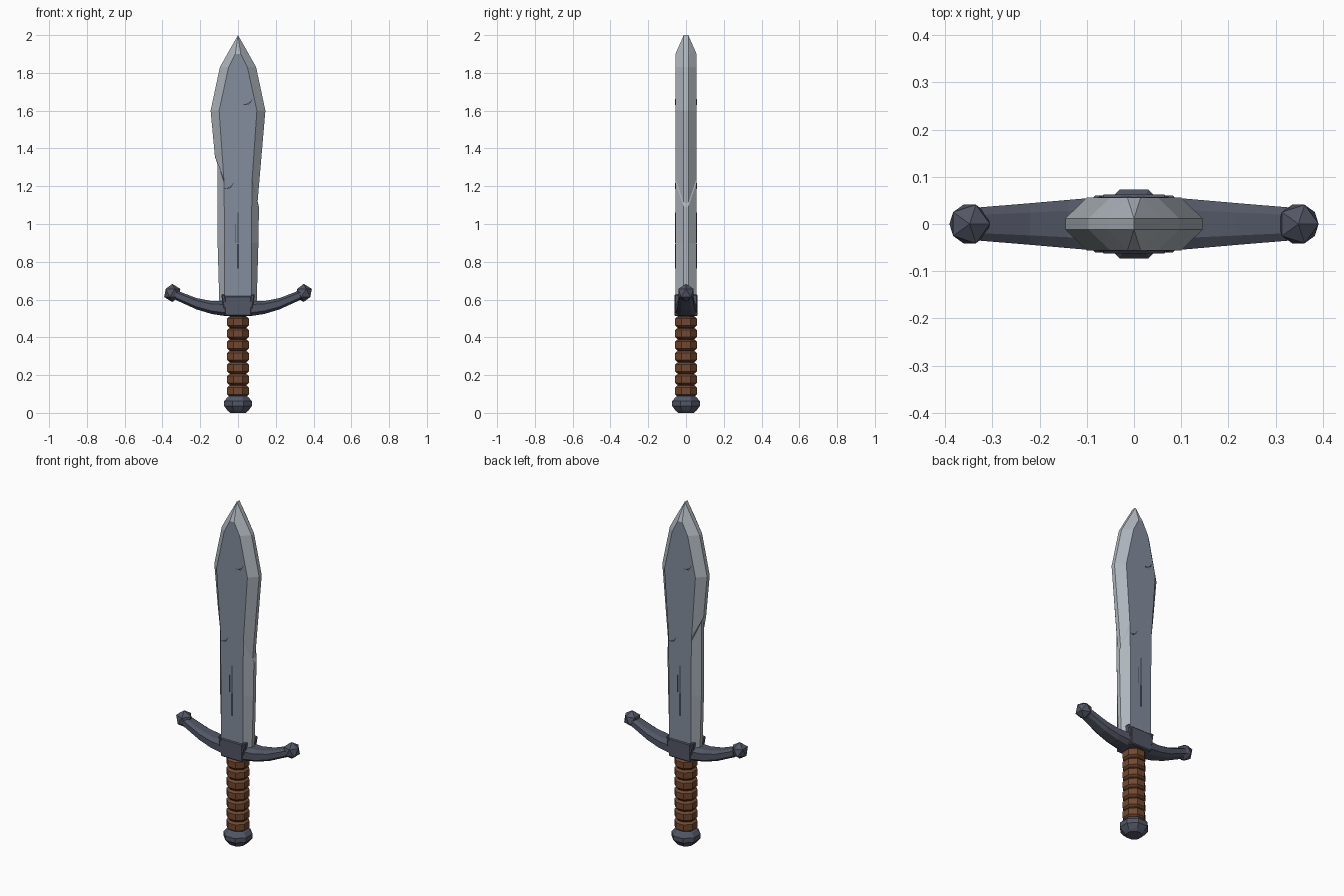
import bpy, bmesh, math
from mathutils import Matrix

old = bpy.data.objects.get("Cube")
if old:
    bpy.data.objects.remove(old)


def material(name, color):
    m = bpy.data.materials.new(name)
    m.use_nodes = True
    rgba = (*color, 1)
    m.diffuse_color = rgba
    bsdf = next(n for n in m.node_tree.nodes if n.type == 'BSDF_PRINCIPLED')
    bsdf.inputs["Base Color"].default_value = rgba
    bsdf.inputs["Roughness"].default_value = 0.6
    return m


blade_steel = material("blade steel", (0.23, 0.27, 0.34))
edge_steel = material("edge steel", (0.42, 0.46, 0.50))
dark_iron = material("dark iron", (0.085, 0.095, 0.13))
leather = material("brown leather", (0.17, 0.065, 0.028))
dark_leather = material("dark leather", (0.07, 0.027, 0.013))
scratch_dark = material("scratch dark", (0.05, 0.055, 0.09))


def finish(name, bm, *mats):
    bmesh.ops.remove_doubles(bm, verts=bm.verts, dist=0.0001)
    bmesh.ops.recalc_face_normals(bm, faces=bm.faces)
    me = bpy.data.meshes.new(name)
    bm.to_mesh(me)
    bm.free()
    for m in mats:
        me.materials.append(m)
    ob = bpy.data.objects.new(name, me)
    bpy.context.collection.objects.link(ob)
    return ob


def loft(bm, rings):
    """Skin a list of equal-length point rings and cap both ends."""
    loops = [[bm.verts.new(p) for p in ring] for ring in rings]
    n = len(loops[0])
    for a, b in zip(loops, loops[1:]):
        for i in range(n):
            j = (i + 1) % n
            bm.faces.new((a[i], a[j], b[j], b[i]))
    bm.faces.new(loops[0])
    bm.faces.new(loops[-1])


def octagon(r, z):
    # r is the distance to the flat sides
    c = r / math.cos(math.pi / 8)
    return [(c * math.cos(math.pi / 4 * (i + .5)), c * math.sin(math.pi / 4 * (i + .5)), z)
            for i in range(8)]


# Blade: flat faces, bevelled edges and one chip in each edge
THICK, EDGE = 0.056, 0.012


def blade_ring(zi, xi, left, right, yi=THICK):
    (xl, zl), (xr, zr) = left, right
    return [(-xl, -EDGE, zl), (-xi, -yi, zi), (xi, -yi, zi), (xr, -EDGE, zr),
            (xr, EDGE, zr), (xi, yi, zi), (-xi, yi, zi), (-xl, EDGE, zl)]


def even(z, xi, xo, yi=THICK):
    return blade_ring(z, xi, (xo, z), (xo, z), yi)


bm = bmesh.new()
loft(bm, [even(0.55, 0.07, 0.098), even(0.9, 0.071, 0.108),
          blade_ring(1.22, 0.074, (0.108, 1.33), (0.111, 1.09)),
          blade_ring(1.24, 0.075, (0.122, 1.355), (0.103, 1.11)),
          even(1.6, 0.10, 0.145), even(1.83, 0.05, 0.096),
          even(1.9, 0.014, 0.057), even(2.0, 0, 0, EDGE)])
bm.normal_update()
for f in bm.faces:
    f.material_index = 0 if all(abs(abs(v.co.y) - THICK) < .001 for v in f.verts) else 1
finish("blade", bm, blade_steel, edge_steel)

# Scratches on both faces: x, z, width, length, tilt
bm = bmesh.new()
scratches = [(0, 0.83, 0.012, 0.13, 0), (0, 0.98, 0.006, 0.16, 0),
             (-0.015, 0.95, 0.003, 0.1, 0)]
for cx, cz in ((0.055, 1.64), (-0.045, 1.195)):
    scratches += [(cx + 0.012 * k, cz + 0.008 * k, 0.004, 0.03, 1.1 - 0.5 * k)
                  for k in (-1, 0, 1)]
for side in (0, math.pi):
    turn = Matrix.Rotation(side, 4, 'Z')
    for x, z, w, h, tilt in scratches:
        place = Matrix.Translation((x, -THICK, z)) @ Matrix.Rotation(tilt, 4, 'Y')
        bmesh.ops.create_cube(bm, size=1, matrix=turn @ place @ Matrix.Diagonal((w, 0.002, h, 1)))
finish("blade_scratches", bm, scratch_dark)


# Crossguard arms: tapered, upswept, with chamfered corners
def guard_ring(x, low, high, depth):
    mid, h, k = (low + high) / 2, (high - low) / 2, 0.55
    return [(x, depth * a, mid + h * b) for a, b in
            ((-1, -k), (-k, -1), (k, -1), (1, -k), (1, k), (k, 1), (-k, 1), (-1, k))]


arm = [(0.07, 0.513, 0.592, 0.057), (0.14, 0.524, 0.592, 0.051),
       (0.22, 0.548, 0.608, 0.044), (0.33, 0.598, 0.65, 0.035)]
bm = bmesh.new()
loft(bm, [guard_ring(-x, *s) for x, *s in reversed(arm)] + [guard_ring(x, *s) for x, *s in arm])
finish("guard_arms", bm, dark_iron)

for name, s in (("left", 1), ("right", -1)):
    bm = bmesh.new()
    bmesh.ops.create_icosphere(bm, subdivisions=1, radius=0.048,
                               matrix=Matrix.Translation((s * 0.348, 0, 0.635)))
    finish(name + "_guard_knob", bm, dark_iron)

# Guard block with small corner prongs gripping the blade
bm = bmesh.new()
bmesh.ops.create_cube(bm, size=1, matrix=Matrix.Translation((0, 0, 0.566))
                      @ Matrix.Diagonal((0.14, 0.124, 0.106, 1)))
for sx in (-1, 1):
    for sy in (-1, 1):
        bmesh.ops.create_cube(bm, size=1, matrix=Matrix.Translation((sx * 0.073, sy * 0.045, 0.59))
                              @ Matrix.Rotation(sx * 0.15, 4, 'Y')
                              @ Matrix.Diagonal((0.02, 0.03, 0.075, 1)))
block = finish("guard_block", bm, dark_iron)
bevel = block.modifiers.new("bevel", 'BEVEL')
bevel.width = 0.005
bevel.segments = 1

# Grip: seven leather rings around a darker core
bm = bmesh.new()
loft(bm, [octagon(0.046, 0.08), octagon(0.046, 0.525)])
finish("grip_core", bm, dark_leather)
bm = bmesh.new()
for i in range(7):
    z = 0.116 + i * 0.0608
    loft(bm, [octagon(r, z + dz) for r, dz in
              ((0.046, -0.028), (0.058, -0.018), (0.058, 0.018), (0.046, 0.028))])
finish("grip_rings", bm, leather)

# Pommel
bm = bmesh.new()
loft(bm, [octagon(r, z) for r, z in
          ((0.042, 0), (0.055, 0.012), (0.073, 0.036), (0.073, 0.062), (0.055, 0.084), (0.046, 0.09))])
finish("pommel", bm, dark_iron)
